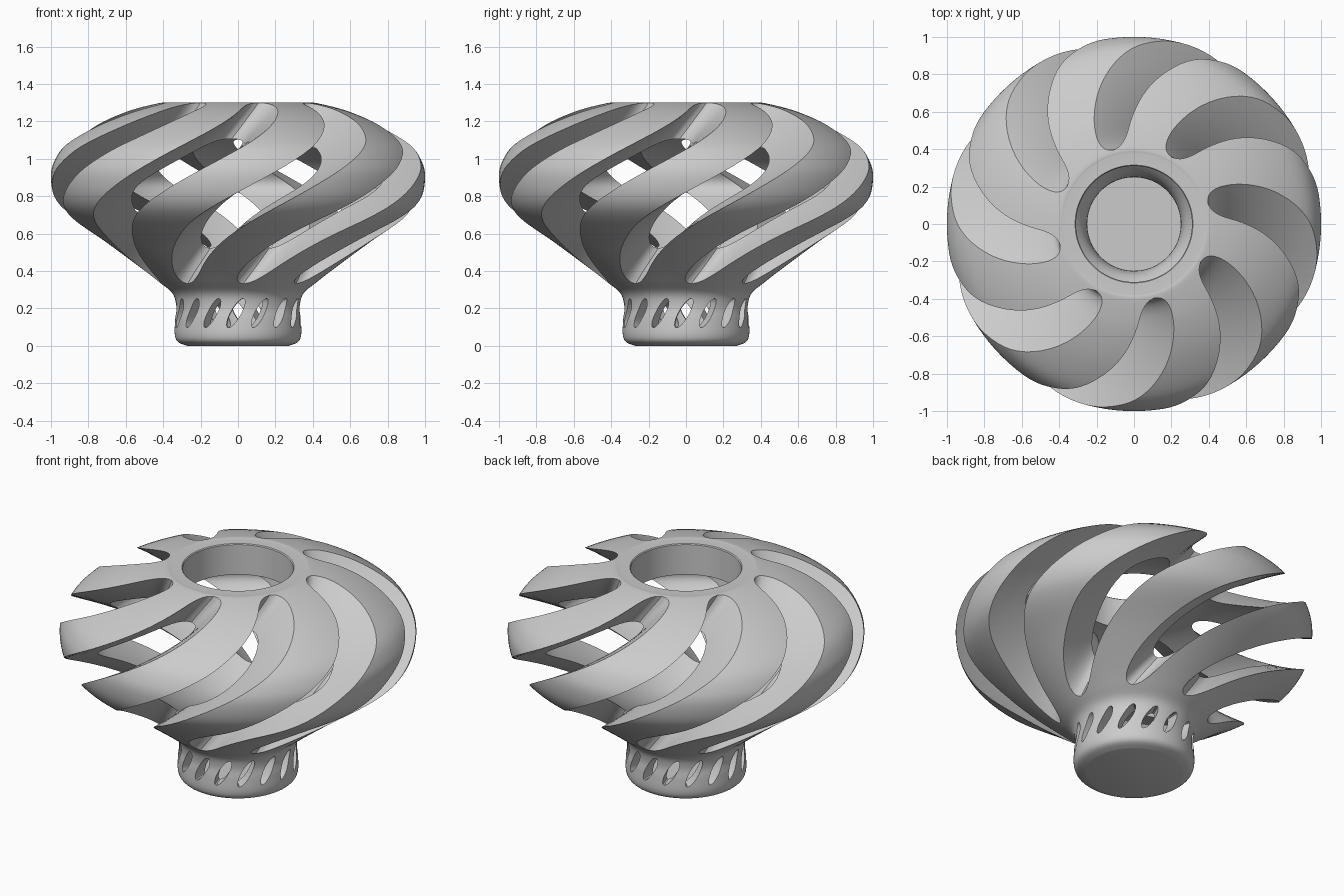
import bpy, bmesh, math

if "Cube" in bpy.data.objects:
    bpy.data.objects.remove(bpy.data.objects["Cube"])

TWIST = math.radians(105)      # slot twist per unit of height
mat = bpy.data.materials.new("plain grey")
mat.diffuse_color = (0.6, 0.6, 0.6, 1)
mat.use_nodes = True
mat.node_tree.nodes["Principled BSDF"].inputs["Base Color"].default_value = mat.diffuse_color


def make(name, bm):
    bmesh.ops.recalc_face_normals(bm, faces=bm.faces)
    me = bpy.data.meshes.new(name)
    bm.to_mesh(me)
    bm.free()
    me.materials.append(mat)
    ob = bpy.data.objects.new(name, me)
    bpy.context.collection.objects.link(ob)
    return ob


def smooth_curve(pts, n=5):
    """Catmull-Rom through the profile points."""
    out = []
    for i in range(len(pts) - 1):
        p0, p1, p2, p3 = pts[max(i - 1, 0)], pts[i], pts[i + 1], pts[min(i + 2, len(pts) - 1)]
        for k in range(n):
            t = k / n
            out.append(tuple(0.5 * (2 * b + (c - a) * t + (2 * a - 5 * b + 4 * c - d) * t * t
                             + (3 * b - a - 3 * c + d) * t ** 3) for a, b, c, d in zip(p0, p1, p2, p3)))
    return out + [pts[-1]]


def loft(bm, rings, close=False):
    """Skin a list of closed rings, capping the ends."""
    vs = [[bm.verts.new(p) for p in r] for r in rings]
    n = len(vs[0])
    for a, b in zip(vs, vs[1:]):
        for i in range(n):
            j = (i + 1) % n
            bm.faces.new((a[i], a[j], b[j], b[i]))
    bm.faces.new(vs[0])
    bm.faces.new(vs[-1])


# Hollow shell: outer profile up, top opening, inner profile down to the floor
outer = smooth_curve([(0.27, 0.0), (0.32, 0.02), (0.338, 0.06), (0.336, 0.14), (0.33, 0.21),
                      (0.35, 0.28), (0.42, 0.34), (0.53, 0.425), (0.72, 0.565), (0.9, 0.69),
                      (0.975, 0.78), (1.0, 0.89), (0.985, 0.98), (0.92, 1.075), (0.76, 1.18),
                      (0.58, 1.257), (0.42, 1.298), (0.38, 1.30)])
inner = smooth_curve([(0.31, 1.11), (0.42, 1.105), (0.6, 1.05), (0.74, 0.97), (0.81, 0.88),
                      (0.77, 0.8), (0.62, 0.69), (0.42, 0.53), (0.29, 0.4), (0.255, 0.31),
                      (0.25, 0.22)], 4)
profile = outer + [(0.315, 1.30), (0.31, 1.295)] + inner + [(0.25, 0.07)]
SEG = 128
bm = bmesh.new()
loft(bm, [[(r * math.cos(2 * math.pi * i / SEG), r * math.sin(2 * math.pi * i / SEG), z)
           for i in range(SEG)] for r, z in profile])
body = make("swirl_shade", bm)

# Eight twisted slot cutters with a rounded inner end
half = smooth_curve([(0.41, 0.0), (0.425, 0.042), (0.47, 0.076), (0.55, 0.1), (0.7, 0.13),
                     (0.9, 0.168), (1.15, 0.2)], 3)
section = half + [(r, -w) for r, w in reversed(half[1:])]
bm = bmesh.new()
for k in range(8):
    rings = []
    for s in range(49):
        z = 0.2 + s * 1.2 / 48
        a = math.radians(-82 + 45 * k) + TWIST * (z - 0.37)
        c, sn = math.cos(a), math.sin(a)
        rings.append([(r * c - w * sn, r * sn + w * c, z) for r, w in section])
    loft(bm, rings)
bmesh.ops.triangulate(bm, faces=[f for f in bm.faces if len(f.verts) == 4])
slots = make("slot_cutter", bm)

# Sixteen slanted vent cutters around the foot
bm = bmesh.new()
for k in range(16):
    a = math.radians(-92 + 22.5 * k)
    c, sn = math.cos(a), math.sin(a)
    rings = []
    for r in (0.2, 0.45):
        ring = []
        for i in range(20):
            t = 2 * math.pi * i / 20
            dz = 0.078 * math.sin(t)
            w = 0.03 * math.cos(t) + 0.5 * dz
            ring.append((r * c - w * sn, r * sn + w * c, 0.175 + dz))
        rings.append(ring)
    loft(bm, rings)
vents = make("vent_cutter", bm)

# Cut the shell and remove the cutters
for cutter in (slots, vents):
    cutter.hide_render = True
    mod = body.modifiers.new("cut", 'BOOLEAN')
    mod.operation = 'DIFFERENCE'
    mod.solver = 'EXACT'
    mod.object = cutter
bpy.context.view_layer.update()
ev = body.evaluated_get(bpy.context.evaluated_depsgraph_get())
cut = bpy.data.meshes.new_from_object(ev)
body.modifiers.clear()
body.data = cut
for cutter in (slots, vents):
    bpy.data.objects.remove(cutter)

bpy.context.view_layer.objects.active = body
body.select_set(True)
bpy.ops.object.shade_smooth_by_angle(angle=math.radians(35))
